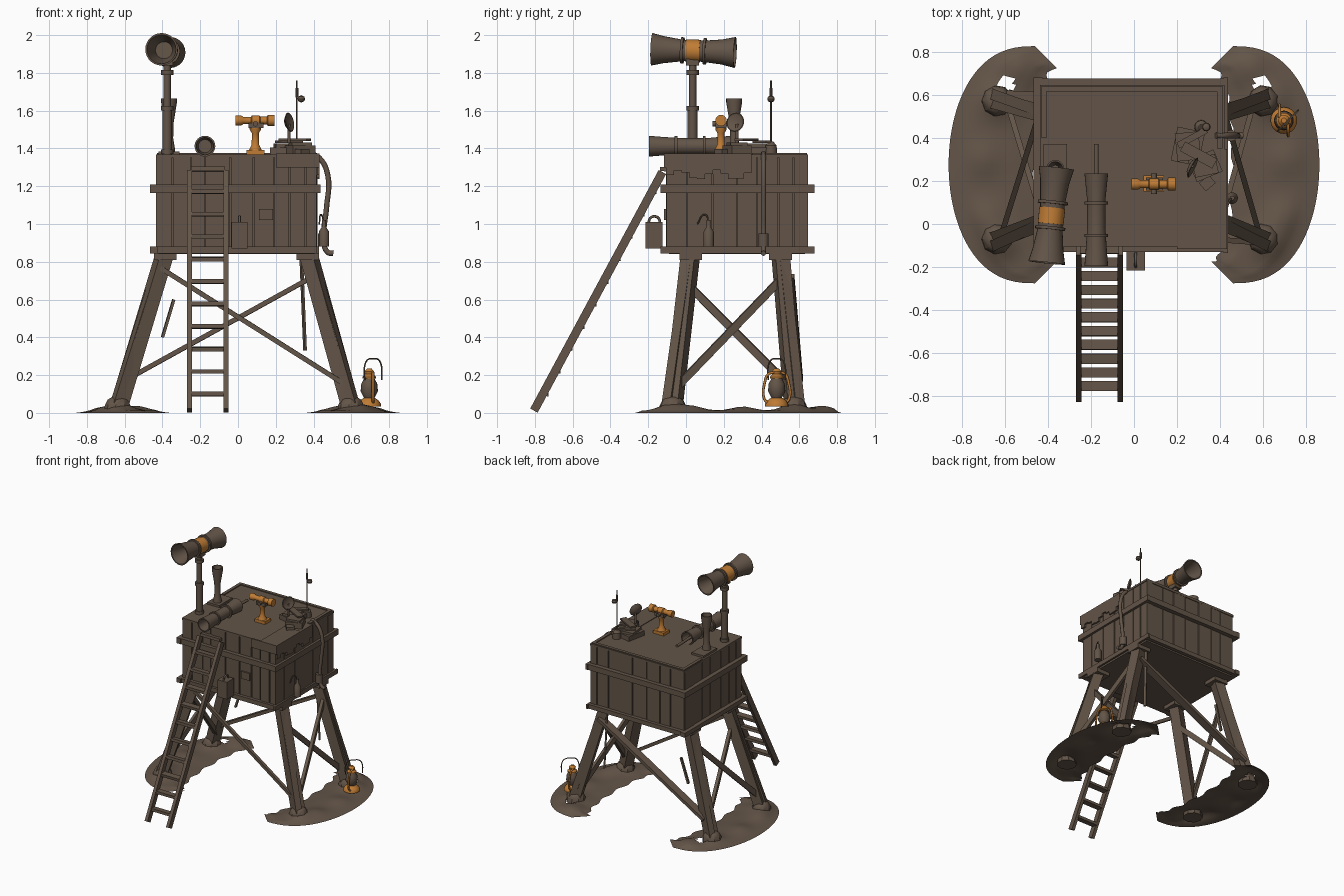
import bpy, bmesh, math, random
from mathutils import Vector, Matrix

random.seed(4)
if "Cube" in bpy.data.objects:
    bpy.data.objects.remove(bpy.data.objects["Cube"])


def material(name, rgb):
    m = bpy.data.materials.new(name)
    m.use_nodes = True
    m.diffuse_color = (*rgb, 1)
    m.node_tree.nodes["Principled BSDF"].inputs["Base Color"].default_value = (*rgb, 1)
    return m


BROWN = material("weathered brown", (0.125, 0.09, 0.065))
ORANGE = material("worn orange", (0.52, 0.20, 0.035))


def finish(name, bm, mat, smooth=False):
    bmesh.ops.recalc_face_normals(bm, faces=bm.faces)
    me = bpy.data.meshes.new(name)
    bm.to_mesh(me)
    bm.free()
    me.materials.append(mat)
    if smooth:
        me.polygons.foreach_set("use_smooth", [True] * len(me.polygons))
        me.set_sharp_from_angle(angle=math.radians(35))
    ob = bpy.data.objects.new(name, me)
    bpy.context.collection.objects.link(ob)
    return ob


def box(name, lo, hi, mat=BROWN, turn=0, tilt=0):
    lo, hi = Vector(lo), Vector(hi)
    bm = bmesh.new()
    bmesh.ops.create_cube(bm, size=1)
    bm.transform(Matrix.Translation((lo + hi) / 2) @ Matrix.Rotation(turn, 4, 'Z')
                 @ Matrix.Rotation(tilt, 4, 'X') @ Matrix.Diagonal((*(hi - lo), 1)))
    return finish(name, bm, mat)


def beam(name, a, b, w, d, mat=BROWN, up='Y'):
    a, b = Vector(a), Vector(b)
    bm = bmesh.new()
    bmesh.ops.create_cube(bm, size=1)
    q = (b - a).to_track_quat('Z', up).to_matrix().to_4x4()
    bm.transform(Matrix.Translation((a + b) / 2) @ q @ Matrix.Diagonal((w, d, (b - a).length, 1)))
    return finish(name, bm, mat)


def lathe(name, profile, base, axis=(0, 0, 1), mat=BROWN, seg=20):
    """Revolve (radius, height) points about an axis."""
    bm = bmesh.new()
    rings = [[bm.verts.new((r * math.cos(math.tau * i / seg), r * math.sin(math.tau * i / seg), h))
              for i in range(seg)] for r, h in profile]
    for p, q in zip(rings, rings[1:]):
        for i in range(seg):
            j = (i + 1) % seg
            bm.faces.new((p[i], p[j], q[j], q[i]))
    bmesh.ops.remove_doubles(bm, verts=bm.verts, dist=1e-5)
    bm.transform(Matrix.Translation(base) @ Vector(axis).to_track_quat('Z', 'Y').to_matrix().to_4x4())
    return finish(name, bm, mat, True)


def rod(name, a, b, r, mat=BROWN, seg=12):
    d = Vector(b) - Vector(a)
    return lathe(name, [(0, 0), (r, 0), (r, d.length), (0, d.length)], a, d, mat, seg)


def pipe(name, pts, r, mat=BROWN):
    cu = bpy.data.curves.new(name, 'CURVE')
    cu.dimensions = '3D'
    cu.bevel_depth, cu.bevel_resolution, cu.resolution_u = r, 2, 6
    cu.use_fill_caps = True
    sp = cu.splines.new('BEZIER')
    sp.bezier_points.add(len(pts) - 1)
    for p, co in zip(sp.bezier_points, pts):
        p.co = co
        p.handle_left_type = p.handle_right_type = 'AUTO'
    cu.materials.append(mat)
    ob = bpy.data.objects.new(name, cu)
    bpy.context.collection.objects.link(ob)


# Ground mounds: crescent sheets with soft bumps and a small gap
def mound(name, side):
    bm = bmesh.new()
    bumps = [(.62, -.08, .04), (.63, .57, .04), (.70, .30, .022), (.68, .03, .025), (.54, .72, .025)]
    rows = []
    for i in range(41):
        a = math.pi * (i / 40 - 0.5)
        c, s = math.cos(a), math.sin(a)
        row = []
        for j in range(17):
            t = j / 16
            wob = .012 * math.sin(i * 1.1) * (1 - t)
            x = (.36 + .10 * c + wob) * (1 - t) + (.46 + .40 * c ** .8) * t
            y = (.275 + .45 * s) * (1 - t) + (.275 + .55 * s) * t
            edge = min(1, 4 * t, 4 * (1 - t)) * min(1, 4 * c)
            z = .012 + sum(h * math.exp(-((x - u) ** 2 + (y - v) ** 2) / .006) for u, v, h in bumps)
            row.append(bm.verts.new((side * x, y, z * max(edge, 0))))
        rows.append(row)
    for p, q in zip(rows, rows[1:]):
        for j in range(16):
            bm.faces.new((p[j], p[j + 1], q[j + 1], q[j]))
    gap = Vector((side * .59, .65))
    bmesh.ops.delete(bm, geom=[f for f in bm.faces
                               if (f.calc_center_median().xy - gap).length < .04], context='FACES')
    finish(name, bm, BROWN, True)


mound("left_mound", 1)
mound("right_mound", -1)

# Splayed legs, footings and brackets
top = {(sx, sy): Vector(((.37 if sx > 0 else -.385), (.5 if sy > 0 else .025), .85))
       for sx in (-1, 1) for sy in (-1, 1)}
foot = {(sx, sy): Vector(((.60 if sx > 0 else -.635), (.57 if sy > 0 else -.07), .02))
        for sx in (-1, 1) for sy in (-1, 1)}
for k in top:
    beam("leg", foot[k], top[k], .08, .075)
    beam("leg_batten", foot[k].lerp(top[k], .03) + Vector((k[0] * .02, k[1] * .03, 0)),
         top[k] + Vector((k[0] * .02, k[1] * .012, -.03)), .05, .045)
    t = top[k]
    box("leg_bracket", (t.x - .06, t.y - .06, .81), (t.x + .06, t.y + .06, .85))
    lathe("footing", [(0, 0), (.075, 0), (.07, .035), (.055, .065), (.03, .08), (0, .08)], foot[k] - Vector((0, 0, .015)), seg=9)


def brace(name, lo, hi, a, b, w, off):
    off = Vector(off)
    beam(name, foot[lo].lerp(top[lo], a) + off, foot[hi].lerp(top[hi], b) + off, w, .025, up='X')


# Diagonal braces
brace("front_brace", (1, -1), (-1, -1), .16, .9, .025, (0, -.03, 0))
p, q = foot[-1, 1].lerp(top[-1, 1], .19), foot[1, 1].lerp(top[1, 1], .85)
beam("back_brace", p + Vector((0, .03, 0)), q + Vector((0, .03, 0)), .065, .025)
for s in (-1, 1):
    brace("side_brace", (s, -1), (s, 1), .13, .84, .04, (s * .015, 0, 0))
    brace("side_brace", (s, 1), (s, -1), .13, .80, .04, (-s * .015, 0, 0))
beam("hanging_strip", (.335, .54, .82), (.355, .55, .33), .02, .012)
beam("broken_strip", (-.40, .54, .40), (-.34, .55, .60), .02, .015)

# Cabin with uneven planks
box("cabin_core", (-.42, -.09, .84), (.405, .63, 1.36))


def planks(name, length, place):
    u = 0
    while u < length - .01:
        w = min(random.uniform(.07, .14), length - u)
        if length - u - w < .04:
            w = length - u
        place(name, u, u + w - .007, random.uniform(.008, .016))
        u += w


planks("front_plank", .85, lambda n, a, b, t: box(n, (-.43 + a, -.09 - t, .86), (-.43 + b, -.085, 1.36)))
planks("back_plank", .85, lambda n, a, b, t: box(n, (-.43 + a, .625, .86), (-.43 + b, .63 + t, 1.36)))
planks("left_plank", .74, lambda n, a, b, t: box(n, (.40, -.1 + a, .86), (.405 + t, -.1 + b, 1.36)))
planks("right_plank", .74, lambda n, a, b, t: box(n, (-.42 - t, -.1 + a, .86), (-.415, -.1 + b, 1.36)))
box("roof_deck", (-.435, -.105, 1.352), (.42, .645, 1.368))
for n, z0, z1, o in (("sill_beam", .845, .88, 0), ("waist_beam", 1.165, 1.21, .006)):
    box(n, (-.46, -.125 - o, z0), (.43, -.095, z1))
    box(n, (-.46, .64, z0), (.43, .67 + o, z1))
    box(n, (.415, -.135, z0), (.43 + o, .68, z1))
    box(n, (-.465, -.135, z0), (-.425, .68, z1))
box("roof_trim", (-.43, .615, 1.366), (.41, .64, 1.376))
box("roof_trim", (.385, .35, 1.366), (.41, .64, 1.376))
box("roof_trim", (-.43, .40, 1.366), (-.405, .64, 1.376))

# Leaning ladder
for x in (-.257, -.063):
    beam("ladder_rail", (x, -.805, .012), (x, -.125, 1.275), .026, .045)
for i in range(11):
    z = .10 + i * .119
    y = -.805 + .68 * z / 1.27
    box("ladder_rung", (-.25, y - .023, z - .011), (-.07, y + .023, z + .011), tilt=random.uniform(-.15, .15))

# Large double horn on a pole
rod("horn_pole", (-.375, .035, 1.36), (-.375, .035, 1.62), .026)
rod("horn_pole_upper", (-.375, .035, 1.6), (-.375, .035, 1.88), .02)
for z in (1.37, 1.60, 1.79):
    rod("pole_collar", (-.375, .035, z), (-.375, .035, z + .025), .033)
H0, H1 = Vector((-.405, -.18, 1.925)), Vector((-.36, .26, 1.908))
L, ax = (H1 - H0).length, H1 - H0
lathe("double_horn", [(0, .13), (.045, .13), (.077, 0), (.086, 0), (.072, .06), (.056, .17), (.056, .27),
                      (.066, .37), (.082, L), (.073, L), (.045, L - .13), (0, L - .13)], H0, ax, seg=28)
lathe("horn_band", [(.05, 0), (.06, 0), (.06, .075), (.05, .075)], H0 + ax * .41, ax, ORANGE, 28)
for f in (.35, .62):
    lathe("horn_ring", [(.05, 0), (.07, 0), (.07, .014), (.05, .014)], H0 + ax * f, ax, seg=28)
box("horn_cradle", (-.405, 0, 1.84), (-.345, .07, 1.875))

# Flared vertical pipe
box("pipe_plate", (-.42, .2, 1.366), (-.31, .37, 1.385))
lathe("flared_pipe", [(.034, 0), (.03, .03), (.022, .08), (.024, .16), (.042, .27), (.042, .29), (.034, .29),
                      (.018, .16), (0, .16)], (-.365, .255, 1.375))

# Horn lying on the deck
lathe("deck_horn", [(0, .1), (.035, .1), (.046, 0), (.055, 0), (.05, .06), (.042, .18), (.042, .30),
                    (.055, .43), (.046, .43), (.03, .36), (0, .36)], (-.175, -.195, 1.412), (0, 1, 0), seg=24)
for y in (-.06, .09):
    lathe("deck_horn_ring", [(.038, 0), (.054, 0), (.054, .014), (.038, .014)], (-.175, y, 1.412), (0, 1, 0), seg=24)
rod("deck_horn_stem", (-.175, .15, 1.405), (-.175, .37, 1.40), .011)

# Sighting scope
box("scope_foot", (.045, .15, 1.366), (.14, .225, 1.392), ORANGE)
lathe("scope_column", [(0, 0), (.035, 0), (.02, .03), (.018, .09), (.03, .11), (.03, .125), (0, .125)],
      (.092, .185, 1.39), mat=ORANGE)
lathe("scope_tube", [(0, 0), (.026, 0), (.026, .03), (.019, .04), (.019, .08), (.026, .085), (.026, .125),
                     (.02, .13), (.02, .165), (.03, .17), (.03, .205), (0, .205)], (-.012, .185, 1.548), (1, 0, 0), ORANGE)
box("scope_mount", (.055, .155, 1.508), (.135, .215, 1.535))
rod("scope_knob", (.092, .14, 1.53), (.092, .235, 1.53), .014)

# Instruments and clutter on the deck
for x, y, w, d, z, h, r in ((.25, .36, .13, .16, 1.366, .04, -.2), (.25, .36, .11, .13, 1.405, .02, .1),
                            (.33, .27, .13, .11, 1.366, .05, .4), (.33, .27, .11, .09, 1.416, .015, .2),
                            (.34, .19, .06, .05, 1.366, .03, .7), (.27, .40, .15, .03, 1.43, .012, .5),
                            (.30, .32, .17, .05, 1.44, .012, -.5)):
    box("stacked_case", (x - w / 2, y - d / 2, z), (x + w / 2, y + d / 2, z + h), turn=r)
rod("dish_stem", (.27, .27, 1.43), (.27, .27, 1.53), .008)
lathe("dish", [(0, 0), (.03, .004), (.052, .02), (.047, .022), (.02, .012), (0, .012)], (.255, .27, 1.535), (1, -.5, .2))
rod("aerial", (.312, .45, 1.366), (.312, .45, 1.76), .004, seg=8)
rod("aerial_sleeve", (.312, .45, 1.67), (.312, .45, 1.72), .008, seg=8)
lathe("aerial_base", [(0, 0), (.032, 0), (.03, .05), (.012, .07), (0, .07)], (.312, .45, 1.366))
lathe("aerial_bob", [(0, 0), (.016, .008), (.02, .02), (.016, .032), (0, .04)], (.335, .45, 1.642))

# Draped sheet over the left edge, in uneven strips
for i in range(11):
    y = -.105 + i * .041
    drop = 1.26 + .025 * math.sin(i * 1.3)
    box("draped_sheet", (.418, y, drop), (.432, y + .042, 1.372))
box("sheet_top", (.28, -.107, 1.366), (.432, .20, 1.373))
box("sheet_front", (.20, -.116, 1.30), (.432, -.104, 1.373))

# Hanging hose, bottle, can and plate
pipe("hose", [(.38, .41, 1.375), (.43, .41, 1.35), (.475, .41, 1.26), (.468, .41, 1.08), (.455, .41, .95),
              (.475, .41, .85), (.505, .41, .845)], .014)
rod("hose_pump", (.45, .41, .88), (.45, .41, .95), .027)
lathe("bottle", [(0, 0), (.027, 0), (.027, .08), (.011, .105), (.011, .14), (0, .14)], (.455, .12, .88))
pipe("bottle_cord", [(.455, .12, 1.0), (.44, .10, 1.05), (.43, .06, 1.0)], .004)
box("hanging_can", (-.035, -.215, .87), (.05, -.125, 1.01))
pipe("can_handle", [(.008, -.20, 1.0), (.008, -.185, 1.035), (.008, -.15, 1.035), (.008, -.135, 1.0)], .007)
box("wall_plate", (.11, -.116, 1.02), (.185, -.104, 1.08))

# Lantern
base = Vector((.695, .48, .035))
lathe("lantern_base", [(0, 0), (.062, 0), (.062, .012), (.05, .03), (.03, .045), (0, .045)], base, mat=ORANGE)
lathe("lantern_glass", [(0, .045), (.028, .045), (.046, .08), (.042, .12), (.026, .15), (0, .15)], base)
lathe("lantern_cap", [(0, .148), (.036, .148), (.036, .156), (.022, .17), (.026, .185), (.012, .2), (0, .2)], base, mat=ORANGE)
for s in (-1, 1):
    pipe("lantern_frame", [base + Vector((-s * .02, s * d, h)) for d, h in
                           ((.045, .015), (.066, .04), (.062, .13), (.045, .17), (.015, .18))], .007, ORANGE)
pipe("lantern_bail", [base + Vector((.02 + a, a, h)) for a, h in
                      ((-.045, .14), (-.045, .21), (-.03, .245), (0, .252), (.03, .245), (.045, .21), (.045, .14))],
     .004)
